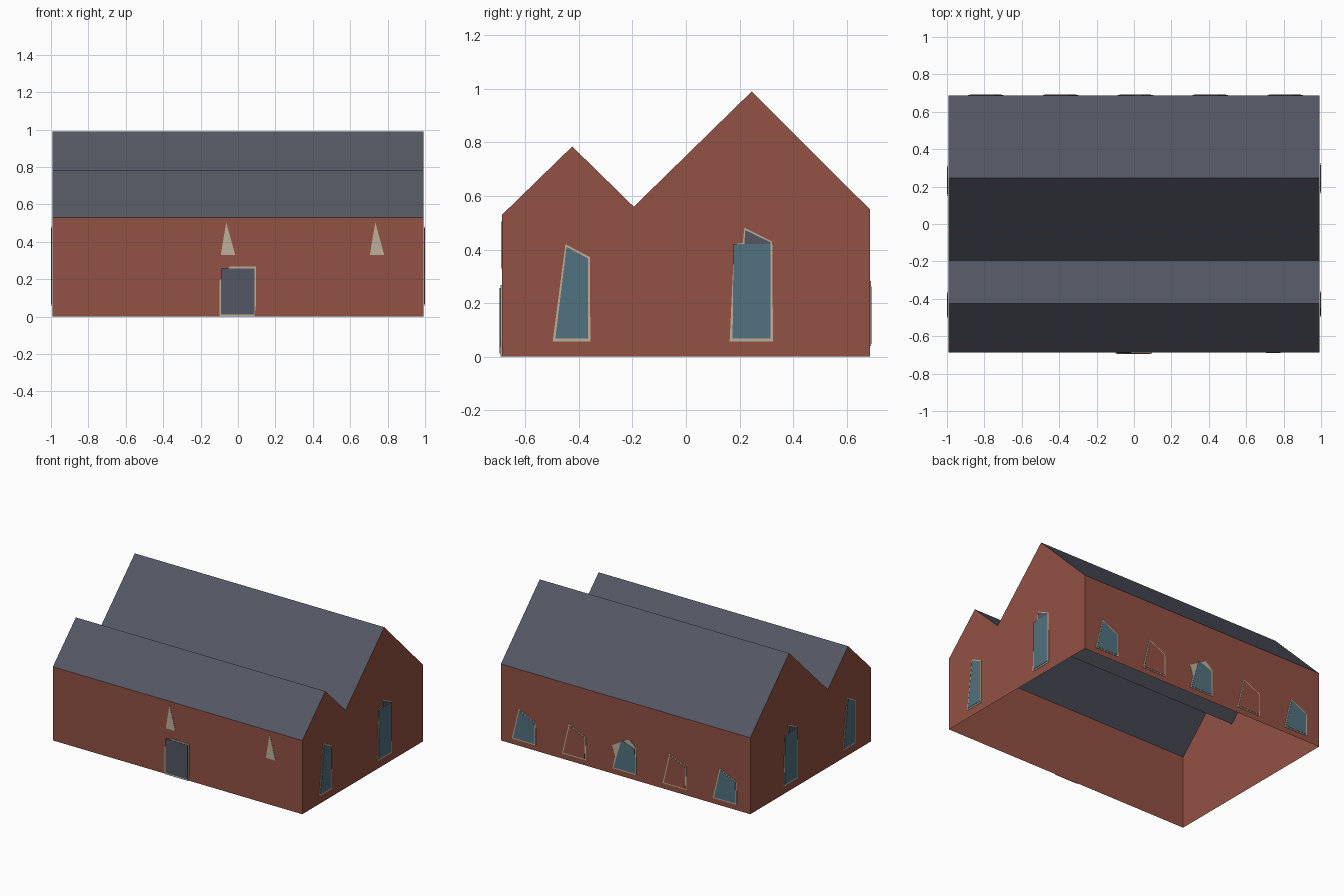
import bpy
import bmesh
from mathutils import Vector

if "Cube" in bpy.data.objects:
    bpy.data.objects.remove(bpy.data.objects["Cube"])


def material(name, rgb):
    lin = [((c / 255 + 0.055) / 1.055) ** 2.4 for c in rgb]
    m = bpy.data.materials.new(name)
    m.diffuse_color = (*lin, 1)
    m.use_nodes = True
    m.node_tree.nodes["Principled BSDF"].inputs["Base Color"].default_value = m.diffuse_color
    return m


BRICK = material("brick", (146, 81, 67))
SLATE = material("slate", (84, 87, 99))
GLASS = material("glass", (82, 114, 128))
TRIM = material("stone trim", (190, 176, 152))

HX, HY = 0.993, 0.687      # half length and half depth of the walls
PROFILE = [(-HY, 0.53), (-0.425, 0.785), (-0.195, 0.56), (0.245, 0.99), (HY, 0.55)]

# wall name: (origin, direction to the right seen from outside, outward normal)
WALLS = {
    "front": (Vector((0, -HY, 0)), Vector((1, 0, 0)), Vector((0, -1, 0))),
    "back": (Vector((0, HY, 0)), Vector((-1, 0, 0)), Vector((0, 1, 0))),
    "right": (Vector((HX, 0, 0)), Vector((0, 1, 0)), Vector((1, 0, 0))),
    "left": (Vector((-HX, 0, 0)), Vector((0, -1, 0)), Vector((-1, 0, 0))),
}


def finish(name, bm, mat):
    bmesh.ops.recalc_face_normals(bm, faces=bm.faces[:])
    me = bpy.data.meshes.new(name)
    bm.to_mesh(me)
    bm.free()
    me.materials.append(mat)
    ob = bpy.data.objects.new(name, me)
    bpy.context.collection.objects.link(ob)
    return ob


def plate(name, wall, pts, mat, depth, start=0.001, shift=0.0):
    """Thin plate on a wall; pts are (right, up) as seen from outside."""
    o, u, n = WALLS[wall]
    bm = bmesh.new()
    vs = [bm.verts.new(o + u * (x + shift) + n * start + Vector((0, 0, z))) for x, z in pts]
    f = bm.faces.new(vs)
    ext = bmesh.ops.extrude_face_region(bm, geom=[f])
    moved = [g for g in ext["geom"] if isinstance(g, bmesh.types.BMVert)]
    bmesh.ops.translate(bm, verts=moved, vec=n * (depth - start))
    return finish(name, bm, mat)


# Open-bottomed brick shell: two gables and two eave walls
bm = bmesh.new()
outline = [(-HY, 0)] + PROFILE + [(HY, 0)]
for x in (-HX, HX):
    bm.faces.new([bm.verts.new((x, y, z)) for y, z in outline])
for y, z in (PROFILE[0], PROFILE[-1]):
    bm.faces.new([bm.verts.new(p) for p in
                  ((-HX, y, 0), (HX, y, 0), (HX, y, z), (-HX, y, z))])
bmesh.ops.remove_doubles(bm, verts=bm.verts[:], dist=1e-4)
finish("brick_walls", bm, BRICK)

# Double-ridged slate roof
bm = bmesh.new()
rows = [[bm.verts.new((x, y, z)) for x in (-HX, HX)] for y, z in PROFILE]
for a, b in zip(rows, rows[1:]):
    bm.faces.new((a[0], a[1], b[1], b[0]))
roof = finish("slate_roof", bm, SLATE)
if roof.data.polygons[0].normal.z < 0:
    roof.data.flip_normals()

# Gable windows, the same on both ends as seen from outside
SMALL_FRAME = [(-0.068, 0.057), (0.073, 0.057), (0.071, 0.372), (-0.02, 0.42)]
SMALL_GLASS = [(-0.058, 0.068), (0.064, 0.068), (0.064, 0.367), (-0.016, 0.41)]
TALL_FRAME = [(-0.075, 0.057), (0.087, 0.057), (0.084, 0.43), (-0.02, 0.482),
              (-0.026, 0.425), (-0.058, 0.42)]
TALL_GLASS = [(-0.064, 0.068), (0.078, 0.068), (0.078, 0.42), (-0.06, 0.42)]
TALL_CAP = [(-0.02, 0.42), (0.078, 0.42), (0.078, 0.427), (-0.017, 0.473)]
for wall, s in (("right", 1), ("left", -1)):
    for label, y, frame, glass in (("small", -0.43, SMALL_FRAME, SMALL_GLASS),
                                   ("tall", 0.238, TALL_FRAME, TALL_GLASS)):
        plate(f"{wall}_{label}_window_frame", wall, frame, TRIM, 0.004, shift=s * y)
        plate(f"{wall}_{label}_window_glass", wall, glass, GLASS, 0.007, 0.002, s * y)
    plate(f"{wall}_tall_window_cap", wall, TALL_CAP, SLATE, 0.006, 0.002, s * 0.238)

# Back windows: glazed and bricked-up ones alternate
BACK_FRAME = [(-0.098, 0.04), (0.092, 0.04), (0.09, 0.205), (-0.043, 0.268)]
BACK_PANE = [(-0.087, 0.048), (0.083, 0.048), (0.082, 0.2), (-0.038, 0.257)]
MID_FRAME = [(-0.098, 0.04), (0.092, 0.04), (0.09, 0.235), (0.035, 0.282), (-0.1, 0.205),
             (-0.075, 0.13)]
MID_PANE = [(-0.087, 0.048), (0.083, 0.048), (0.082, 0.225), (-0.025, 0.262)]
for i in range(5):
    x = -0.805 + 0.4 * i
    frame, pane = (MID_FRAME, MID_PANE) if i == 2 else (BACK_FRAME, BACK_PANE)
    plate(f"back_window_frame_{i}", "back", frame, TRIM, 0.004, shift=x)
    plate(f"back_window_pane_{i}", "back", pane, BRICK if i % 2 else GLASS, 0.006, 0.002, x)

# Front door with its stone surround
plate("door_surround", "front", [(-0.1, 0), (0.088, 0), (0.097, 0.07), (0.097, 0.267),
                                 (-0.045, 0.267), (-0.1, 0.19)], TRIM, 0.006)
plate("front_door", "front", [(-0.09, 0.012), (0.087, 0.012), (0.087, 0.257), (-0.09, 0.257)],
      SLATE, 0.009, 0.002)

# Pointed stone panels on the front wall
for i, x in enumerate((-0.055, 0.742)):
    plate(f"front_pointed_panel_{i}", "front", [(-0.037, 0.33), (0.04, 0.33), (-0.008, 0.505)],
          TRIM, 0.003, shift=x)
